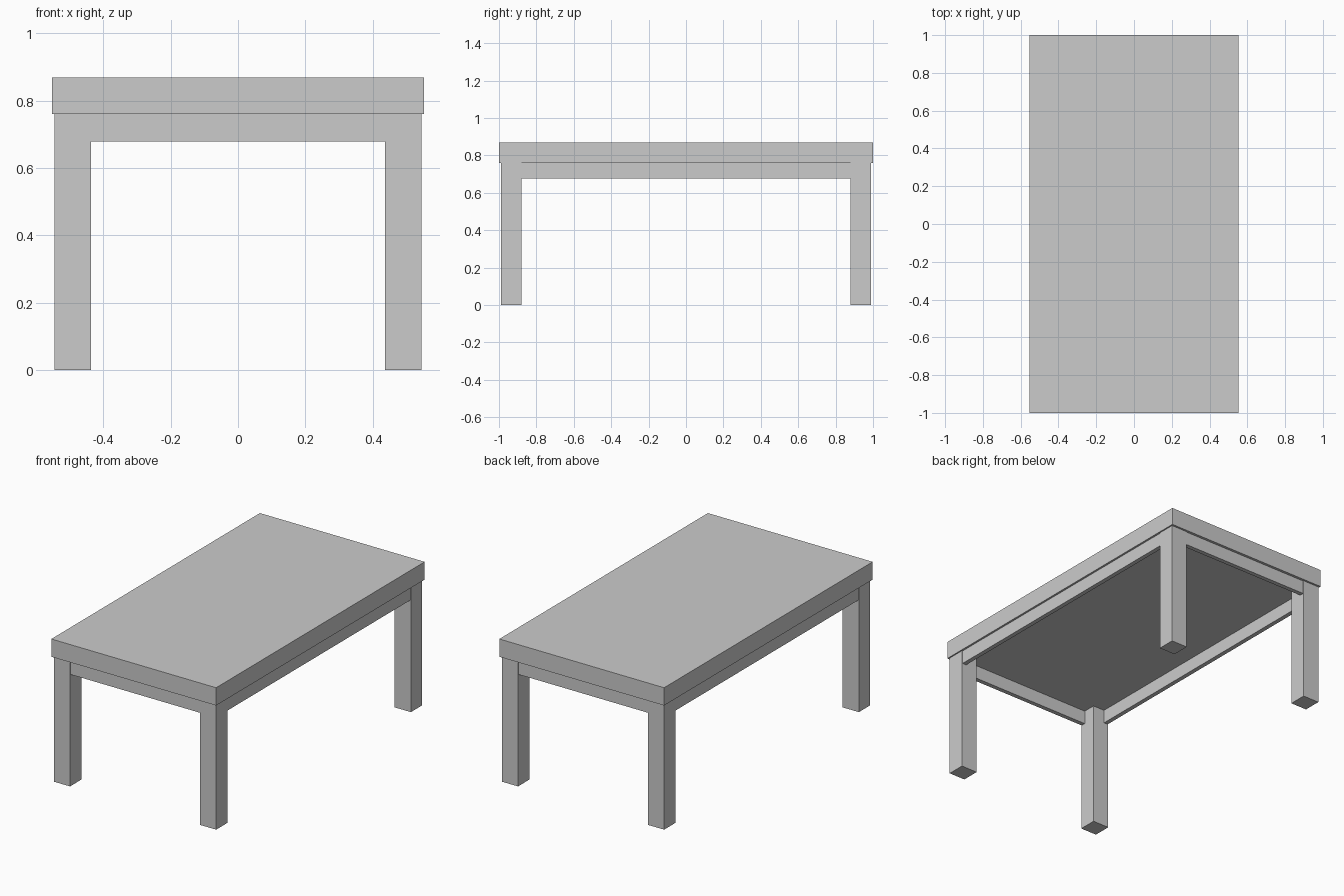
import bpy

if "Cube" in bpy.data.objects:
    bpy.data.objects.remove(bpy.data.objects["Cube"])

TOP_X, TOP_Y = 0.553, 1.0          # half sizes of the table top
TOP_Z0, TOP_Z1 = 0.76, 0.868
LEG = 0.109                        # leg thickness
LEG_X, LEG_Y = 0.545, 0.988        # outer faces of the legs
RAIL_Z, RAIL_T, INSET = 0.678, 0.027, 0.004


def box(name, lo, hi):
    """Axis-aligned box between two corners."""
    bpy.ops.mesh.primitive_cube_add(
        size=1, location=[(a + b) / 2 for a, b in zip(lo, hi)])
    ob = bpy.context.object
    ob.name = name
    ob.scale = [b - a for a, b in zip(lo, hi)]
    bpy.ops.object.transform_apply(location=False, rotation=False, scale=True)
    return ob


def centred(name, x, y, sx, sy, z0, z1):
    return box(name, (x - sx / 2, y - sy / 2, z0), (x + sx / 2, y + sy / 2, z1))


# Table top
centred("table_top", 0, 0, 2 * TOP_X, 2 * TOP_Y, TOP_Z0, TOP_Z1)

# Four square legs
for sx, side in ((-1, "left"), (1, "right")):
    for sy, end in ((-1, "front"), (1, "back")):
        centred(f"{end}_{side}_leg", sx * (LEG_X - LEG / 2), sy * (LEG_Y - LEG / 2),
                LEG, LEG, 0, TOP_Z0)

# Apron rails between the legs, just behind their outer faces
off = INSET + RAIL_T / 2
for s, end, side in ((-1, "front", "left"), (1, "back", "right")):
    centred(f"{end}_rail", 0, s * (LEG_Y - off),
            2 * (LEG_X - LEG), RAIL_T, RAIL_Z, TOP_Z0)
    centred(f"{side}_rail", s * (LEG_X - off), 0,
            RAIL_T, 2 * (LEG_Y - LEG), RAIL_Z, TOP_Z0)
